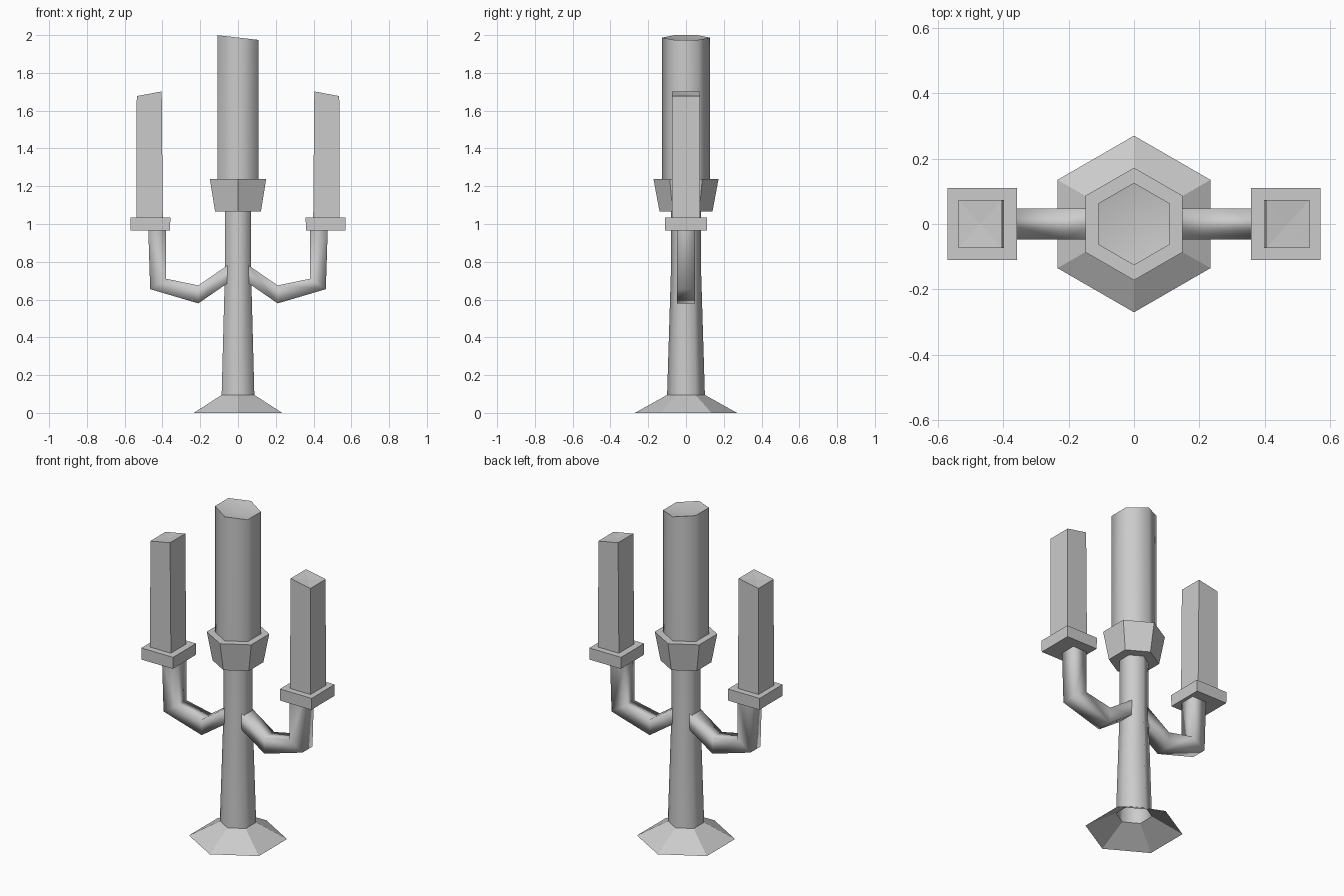
import bpy, bmesh, math

if "Cube" in bpy.data.objects:
    bpy.data.objects.remove(bpy.data.objects["Cube"])


def make(name, rings, cap_start=False, cap_end=False, tip=None, smooth=None, mirror=False):
    """Skin a list of equal-length point rings; tip closes the last ring with a fan."""
    bm = bmesh.new()
    loops = [[bm.verts.new(p) for p in ring] for ring in rings]
    n = len(loops[0])
    for a, b in zip(loops, loops[1:]):
        for i in range(n):
            j = (i + 1) % n
            bm.faces.new((a[i], a[j], b[j], b[i]))
    if cap_start:
        bm.faces.new(loops[0][::-1])
    if tip:
        t = bm.verts.new(tip)
        for i in range(n):
            bm.faces.new((loops[-1][i], loops[-1][(i + 1) % n], t))
    elif cap_end:
        bm.faces.new(loops[-1])
    bmesh.ops.recalc_face_normals(bm, faces=bm.faces)
    mesh = bpy.data.meshes.new(name)
    bm.to_mesh(mesh)
    bm.free()
    obj = bpy.data.objects.new(name, mesh)
    bpy.context.collection.objects.link(obj)
    if mirror:
        obj.modifiers.new("Mirror", 'MIRROR').use_clip = True
    if smooth:
        bpy.ops.object.select_all(action='DESELECT')
        obj.select_set(True)
        bpy.context.view_layer.objects.active = obj
        bpy.ops.object.shade_smooth_by_angle(angle=math.radians(smooth))
    return obj


def hexagon(r, z, slope=0.0):
    pts = []
    for k in range(6):
        a = math.radians(30 + 60 * k)
        x, y = r * math.cos(a), r * math.sin(a)
        pts.append((x, y, z + slope * x))
    return pts


def rect(x0, x1, h, z0, z1=None):
    z1 = z0 if z1 is None else z1
    return [(x0, -h, z0), (x1, -h, z1), (x1, h, z1), (x0, h, z0)]


# Flared foot, hollow underneath
make("base", [hexagon(0.27, 0), hexagon(0.1, 0.095)])

# Tapered hexagonal stem
make("stem", [hexagon(0.1, 0.095), hexagon(0.08, 0.75), hexagon(0.08, 1.07)], smooth=65)

# Central cup
make("centre_cup", [hexagon(0.14, 1.065), hexagon(0.172, 1.237)], cap_start=True, cap_end=True)

# Central candle with slanted, slightly hollowed top
make("centre_candle", [hexagon(0.126, 1.2), hexagon(0.126, 1.987, -0.115)],
     tip=(0, 0, 1.965), smooth=65)

# Bent square-section arm
arm = [((0.05, 0.785), (0.05, 0.69)), ((0.21, 0.675), (0.21, 0.58)),
       ((0.38, 0.71), (0.465, 0.655)), ((0.38, 0.97), (0.475, 0.97))]
rings = [rect(u[0], l[0], 0.048, u[1], l[1]) for u, l in arm]
make("side_arms", rings, smooth=95, mirror=True)

# Square drip trays
make("side_trays", [rect(0.36, 0.568, 0.11, 0.965), rect(0.358, 0.57, 0.11, 1.035)],
     cap_start=True, cap_end=True, mirror=True)

# Square side candles with slanted tops
make("side_candles", [rect(0.398, 0.537, 0.073, 1.02), rect(0.404, 0.536, 0.073, 1.702, 1.677)],
     tip=(0.47, 0, 1.685), mirror=True)
